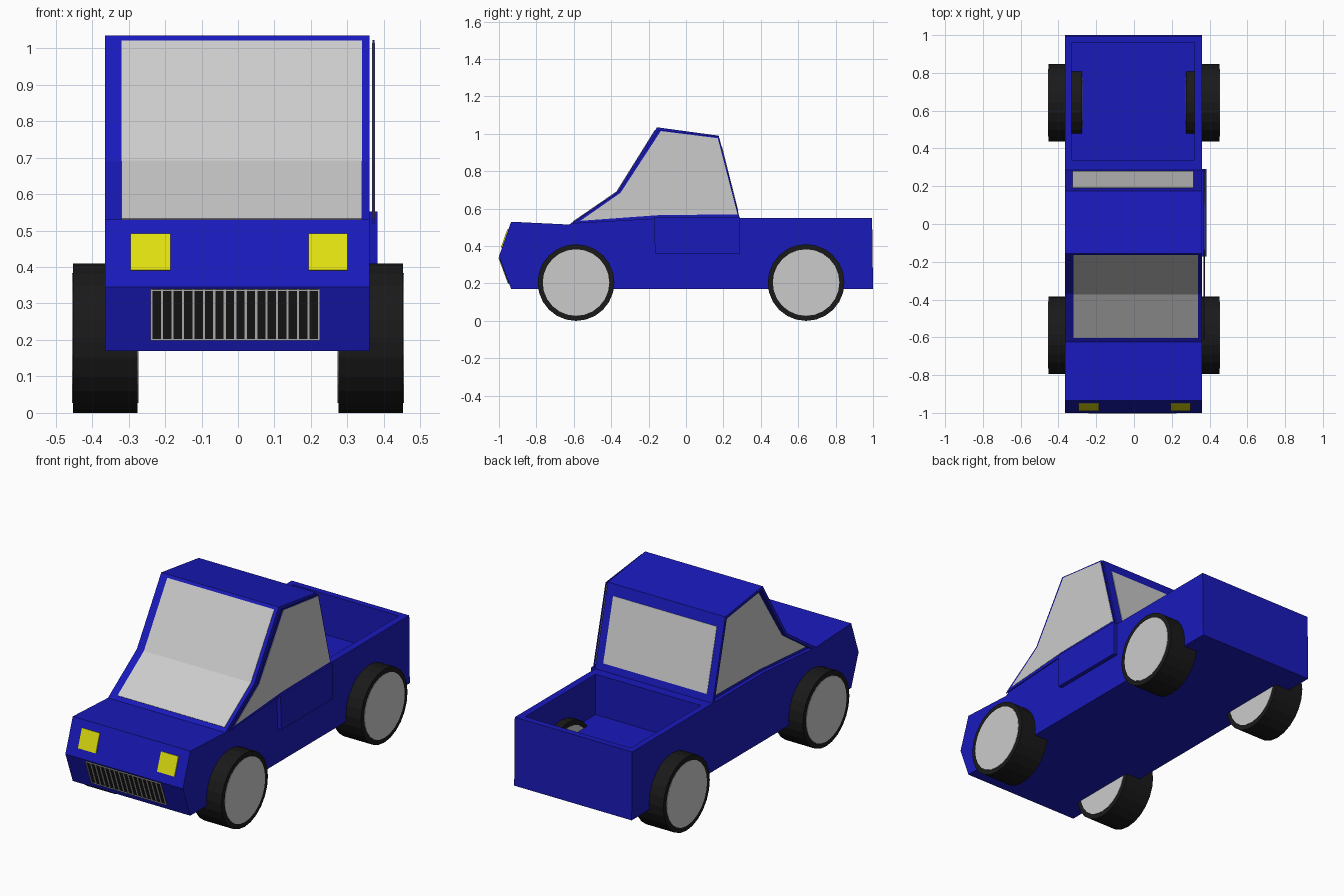
import bpy, bmesh, math
from mathutils import Vector, Matrix

if "Cube" in bpy.data.objects:
    bpy.data.objects.remove(bpy.data.objects["Cube"])


def material(name, rgb):
    m = bpy.data.materials.new(name)
    m.diffuse_color = (*rgb, 1)
    m.use_nodes = True
    m.node_tree.nodes["Principled BSDF"].inputs["Base Color"].default_value = m.diffuse_color
    return m


BLUE = material("blue_paint", (0.01, 0.01, 0.5))
BLACK = material("black_rubber", (0.01, 0.01, 0.01))
YELLOW = material("yellow_lamp", (0.75, 0.75, 0.005))


def finish(name, bm, mat):
    bmesh.ops.recalc_face_normals(bm, faces=bm.faces)
    me = bpy.data.meshes.new(name)
    bm.to_mesh(me)
    bm.free()
    ob = bpy.data.objects.new(name, me)
    bpy.context.collection.objects.link(ob)
    if mat:
        me.materials.append(mat)
    return ob


def prism(name, profile, x0, x1, mat=None):
    """Side profile (y, z) extruded from x0 to x1."""
    bm = bmesh.new()
    face = bm.faces.new([bm.verts.new((x0, y, z)) for y, z in profile])
    ext = bmesh.ops.extrude_face_region(bm, geom=[face])["geom"]
    vs = [g for g in ext if isinstance(g, bmesh.types.BMVert)]
    bmesh.ops.translate(bm, vec=(x1 - x0, 0, 0), verts=vs)
    return finish(name, bm, mat)


def strip(name, path, x0, x1, out, inn, mat=None):
    """Sheet following a side path, thickened outwards and inwards."""
    p = [Vector(q) for q in path]
    n = [Vector((a.y - b.y, b.x - a.x)).normalized() for a, b in zip(p, p[1:])]
    n = [n[0]] + n + [n[-1]]
    miter = [(a + b) / (1 + a.dot(b)) for a, b in zip(n, n[1:])]
    outer = [q + m * out for q, m in zip(p, miter)]
    inner = [q - m * inn for q, m in zip(p, miter)]
    return prism(name, outer + inner[::-1], x0, x1, mat)


def disc(name, x0, x1, y, z, r, mat=None):
    bm = bmesh.new()
    place = Matrix.Translation(((x0 + x1) / 2, y, z)) @ Matrix.Rotation(math.pi / 2, 4, 'Y')
    bmesh.ops.create_cone(bm, cap_ends=True, segments=24, radius1=r, radius2=r,
                          depth=abs(x1 - x0), matrix=place)
    return finish(name, bm, mat)


L, R = -0.365, 0.36

# Lower body with open cargo bed
body = prism("body", [(-0.935, 0.17), (-1, 0.345), (-0.935, 0.53), (-0.625, 0.515),
                      (-0.15, 0.55), (0.995, 0.55), (1.0, 0.17)], L, R, BLUE)
cutter = prism("bed_cutter", [(0.34, 0.325), (0.34, 0.7), (0.96, 0.7), (0.96, 0.325)],
               -0.33, 0.32, BLUE)
cutter.hide_render = True
cutter.hide_set(True)
cut = body.modifiers.new("bed", 'BOOLEAN')
cut.object = cutter
cut.operation = 'DIFFERENCE'
cut.solver = 'EXACT'

# Cab: solid core, with the outer skin overhanging the recessed left side
cab = [(-0.625, 0.515), (-0.37, 0.69), (-0.155, 1.035), (0.175, 0.99), (0.288, 0.545)]
prism("cab", cab, -0.343, R, BLUE)
strip("cab_left_overhang", cab, L, -0.343, 0, 0.017, BLUE)

# Front and rear glass
strip("windshield", [(-0.603, 0.53), (-0.37, 0.69), (-0.164, 1.02)], -0.32, 0.34, 0.003, 0.01)
strip("rear_window", [(0.19, 0.931), (0.277, 0.588)], -0.325, 0.315, 0.003, 0.01)

# Side glass, and the right frame standing clear of the cab
glass = [(-0.565, 0.535), (-0.35, 0.685), (-0.135, 1.015), (0.17, 0.977),
         (0.275, 0.57), (-0.15, 0.565)]
prism("left_window", glass, -0.347, -0.338)
prism("right_window_frame", [(-0.61, 0.52), (-0.36, 0.69), (-0.146, 1.022), (0.175, 0.985),
                             (0.286, 0.55), (-0.15, 0.545)], 0.369, 0.374, BLUE)
prism("right_window", glass, 0.3675, 0.3755)

# Door panel
prism("right_door", [(-0.165, 0.36), (-0.172, 0.552), (0.29, 0.552), (0.29, 0.36)],
      0.35, 0.383, BLUE)

# Headlights
for side, x0, x1 in (("left", -0.295, -0.185), ("right", 0.193, 0.3)):
    strip(side + "_headlight", [(-0.984, 0.39), (-0.949, 0.49)], x0, x1, 0.006, 0.01, YELLOW)

# Grille with upright bars and thin rim
low, high = Vector((-0.946, 0.2)), Vector((-0.998, 0.34))
strip("grille", [low, high], -0.24, 0.225, 0.003, 0.01, BLACK)
for i in range(17):
    x = -0.24 + i * 0.459 / 16
    strip("grille_bar", [low, high], x, x + 0.006, 0.006, 0.005)
for a in (0, 0.97):
    strip("grille_rim", [low.lerp(high, a), low.lerp(high, a + 0.03)], -0.24, 0.225, 0.006, 0.005)

# Wheels
for end, y in (("front", -0.588), ("rear", 0.642)):
    for side, s in (("left", -1), ("right", 1)):
        disc(f"{end}_{side}_tire", s * 0.275, s * 0.453, y, 0.205, 0.205, BLACK)
        disc(f"{end}_{side}_hub", s * 0.273, s * 0.455, y, 0.205, 0.178)
